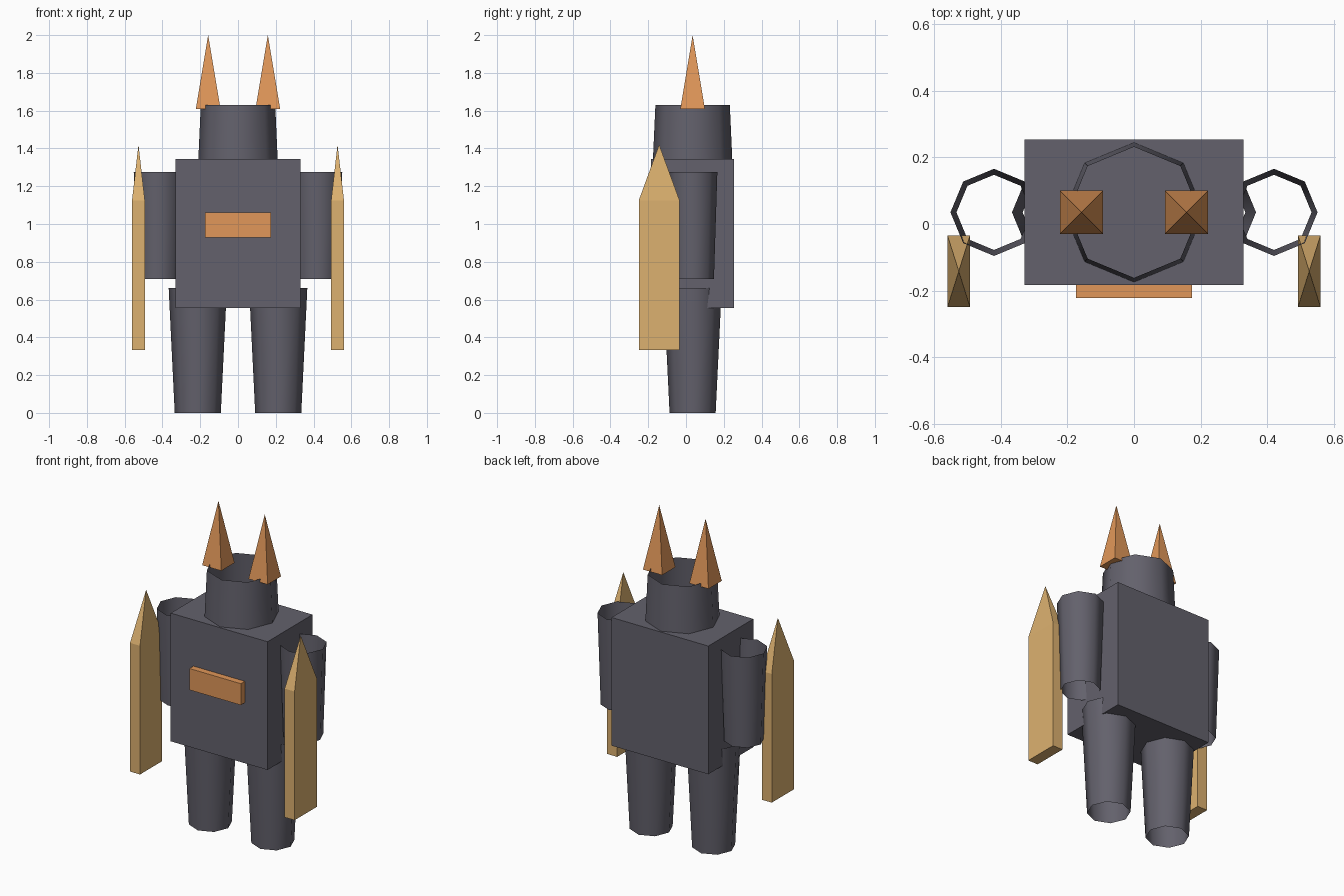
import bpy, bmesh
from math import tau, cos, sin

if "Cube" in bpy.data.objects:
    bpy.data.objects.remove(bpy.data.objects["Cube"])


def material(name, rgb):
    m = bpy.data.materials.new(name)
    m.diffuse_color = (*rgb, 1)
    m.use_nodes = True
    m.node_tree.nodes["Principled BSDF"].inputs["Base Color"].default_value = m.diffuse_color
    return m


DARK = material("dark_grey", (0.125, 0.12, 0.15))
ORANGE = material("orange", (0.75, 0.31, 0.10))
GOLD = material("gold", (0.72, 0.44, 0.16))


def finish(name, bm, mat, smooth=False):
    bmesh.ops.recalc_face_normals(bm, faces=bm.faces)
    for f in bm.faces:
        f.smooth = smooth
    me = bpy.data.meshes.new(name)
    bm.to_mesh(me)
    bm.free()
    me.materials.append(mat)
    ob = bpy.data.objects.new(name, me)
    bpy.context.collection.objects.link(ob)


def tube(name, x, y, z0, z1, r0, r1, mat, sides=8):
    """Open-ended tapered tube with corners on the axes."""
    bm = bmesh.new()
    rings = [[bm.verts.new((x + r * cos(tau * i / sides), y + r * sin(tau * i / sides), z))
              for i in range(sides)] for z, r in ((z0, r0), (z1, r1))]
    a, b = rings
    for i in range(sides):
        j = (i + 1) % sides
        bm.faces.new((a[i], a[j], b[j], b[i]))
    finish(name, bm, mat, True)


def block(name, x, y, hx, hy, z0, z1, mat, tip=None):
    """Box from z0 to z1, with an optional pyramid tip; z0 == z1 gives a plain pyramid."""
    bm = bmesh.new()
    corners = ((-1, -1), (1, -1), (1, 1), (-1, 1))
    levels = [z0] if z0 == z1 else [z0, z1]
    rings = [[bm.verts.new((x + i * hx, y + j * hy, z)) for i, j in corners] for z in levels]
    bm.faces.new(rings[0][::-1])
    for a, b in zip(rings, rings[1:]):
        for i in range(4):
            j = (i + 1) % 4
            bm.faces.new((a[i], a[j], b[j], b[i]))
    top = rings[-1]
    if tip is None:
        bm.faces.new(top)
    else:
        apex = bm.verts.new((x, y, tip))
        for i in range(4):
            bm.faces.new((top[i], top[(i + 1) % 4], apex))
    finish(name, bm, mat)


# Torso, chest plate and hollow head
block("torso", 0, 0.035, 0.33, 0.219, 0.555, 1.345, DARK)
block("chest_plate", 0, -0.199, 0.175, 0.024, 0.928, 1.06, ORANGE)
tube("head", 0, 0.035, 1.32, 1.63, 0.211, 0.197, DARK)

# Paired parts
for side, s in (("left", 1), ("right", -1)):
    tube(f"{side}_leg", s * 0.213, 0.035, 0, 0.66, 0.122, 0.154, DARK)
    tube(f"{side}_arm", s * 0.421, 0.035, 0.71, 1.275, 0.113, 0.131, DARK)
    block(f"{side}_blade", s * 0.527, -0.142, 0.034, 0.108, 0.332, 1.125, GOLD, tip=1.42)
    block(f"{side}_horn", s * 0.158, 0.035, 0.065, 0.065, 1.61, 1.61, ORANGE, tip=2.0)
